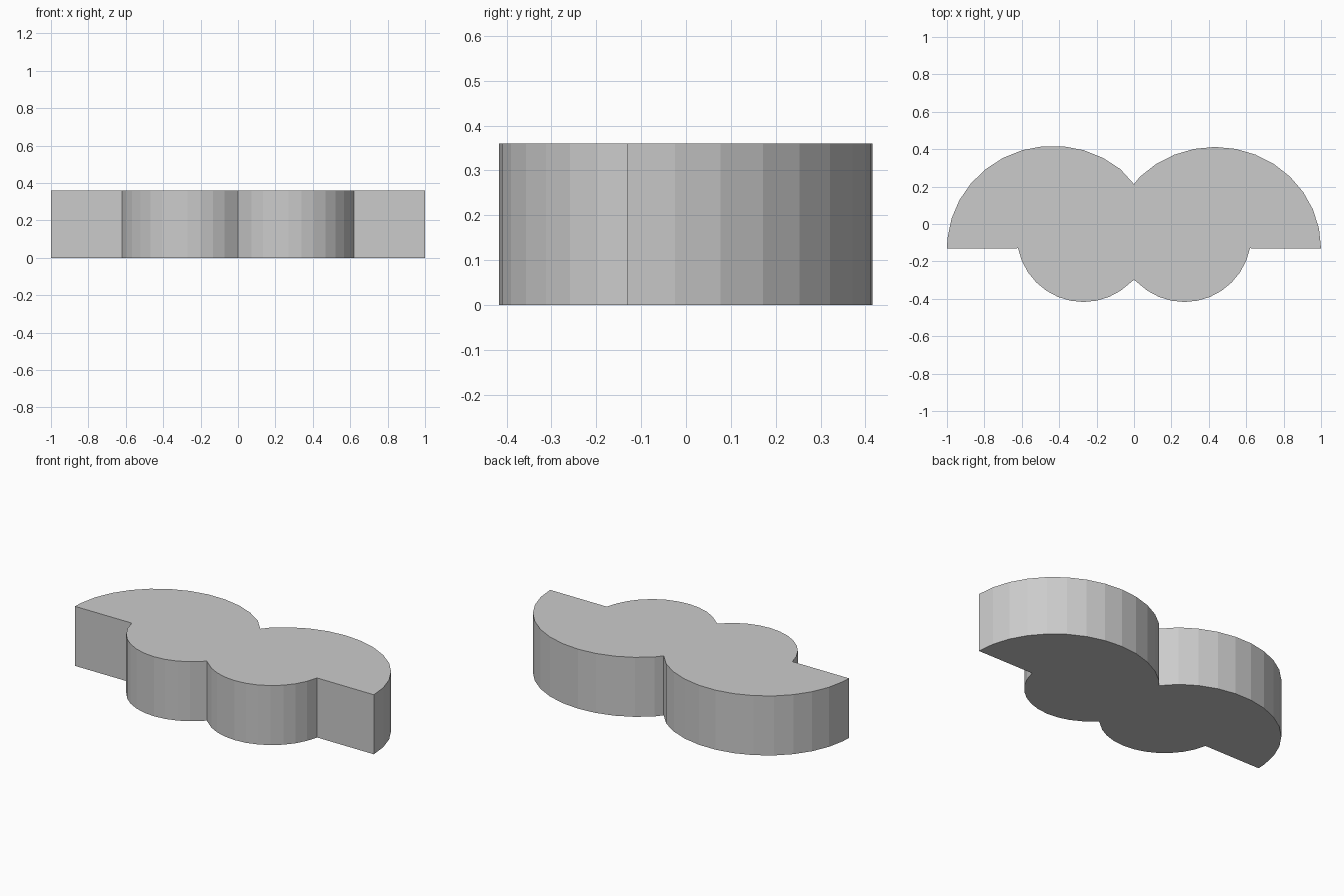
import bpy, bmesh, math

if "Cube" in bpy.data.objects:
    bpy.data.objects.remove(bpy.data.objects["Cube"])

HEIGHT = 0.36
STEP = 360 / 32  # every lobe is part of a 32-sided round


def arc(cx, cy, rx, ry, first, count):
    """Points on an oval, stepping counter-clockwise from angle 'first'."""
    angles = [math.radians(first + STEP * i) for i in range(count)]
    return [(cx + rx * math.cos(a), cy + ry * math.sin(a)) for a in angles]


# large back lobes, meeting in a notch at x = 0
back_right = [p for p in arc(0.433, -0.13, 0.567, 0.542, 0, 14) if p[0] > 0.02]
back_left = [p for p in arc(-0.433, -0.13, 0.567, 0.548, STEP / 2, 16) if p[0] < -0.02]
back = back_right + [(0, 0.213)] + back_left + [(-1, -0.13)]

# small front lobes, mirrored about x = 0
front_right = [p for p in arc(0.27, -0.06, 0.357, 0.357, -STEP * 13, 13) if p[0] > 0.02]
front_left = [(-x, y) for x, y in reversed(front_right)]
front = front_left + [(0, -0.298)] + front_right

# extrude the whole outline into one solid slab
bm = bmesh.new()
base = bm.faces.new([bm.verts.new((x, y, 0)) for x, y in back + front])
result = bmesh.ops.extrude_face_region(bm, geom=[base], use_keep_orig=True)
top = [v for v in result["geom"] if isinstance(v, bmesh.types.BMVert)]
bmesh.ops.translate(bm, verts=top, vec=(0, 0, HEIGHT))
bmesh.ops.recalc_face_normals(bm, faces=bm.faces)

mesh = bpy.data.meshes.new("lobed_slab")
bm.to_mesh(mesh)
bm.free()
slab = bpy.data.objects.new("lobed_slab", mesh)
bpy.context.collection.objects.link(slab)
